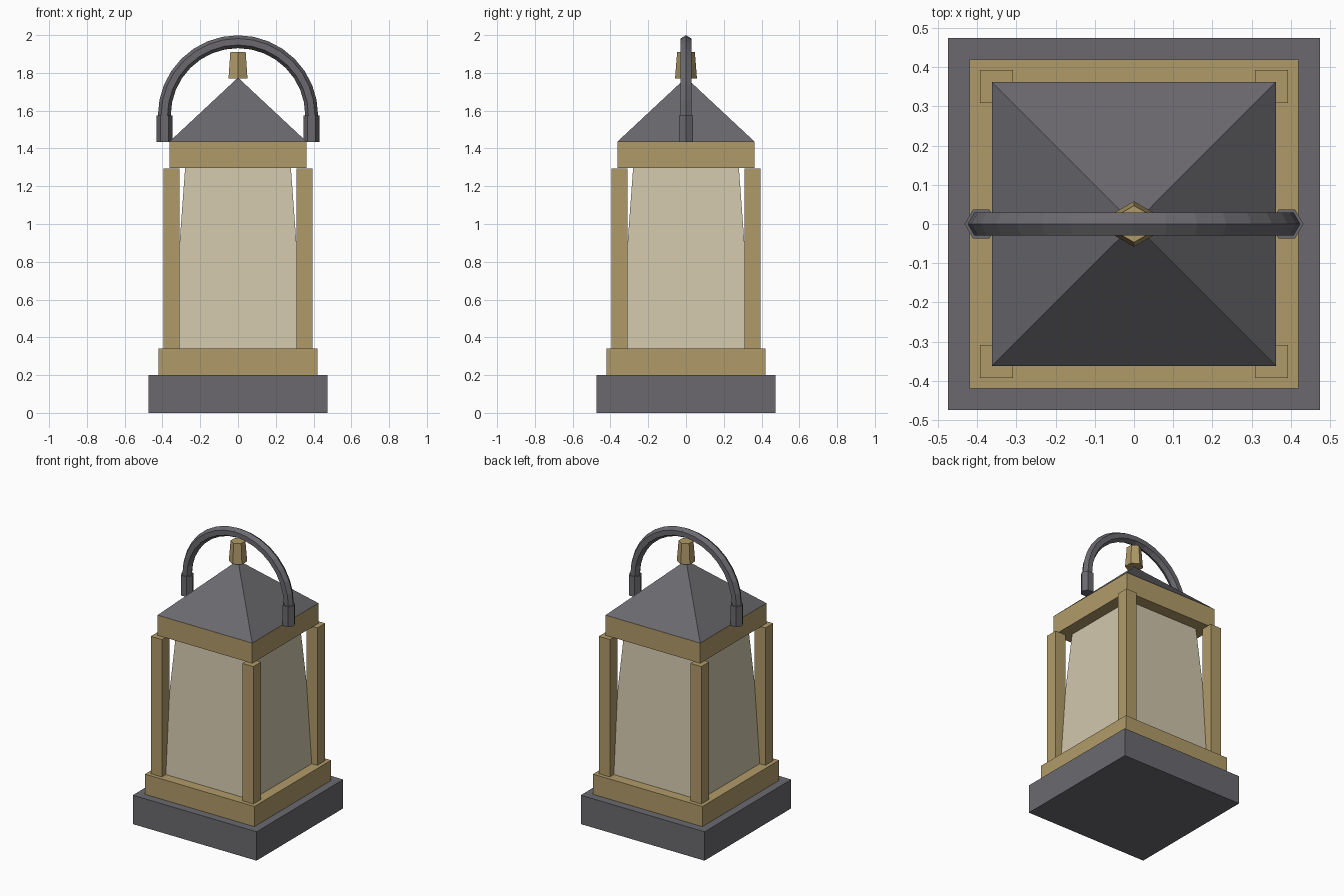
import bpy
import bmesh
from math import cos, sin, pi, sqrt
from mathutils import Vector

cube = bpy.data.objects.get("Cube")
if cube:
    bpy.data.objects.remove(cube, do_unlink=True)


def material(name, rgb):
    mat = bpy.data.materials.new(name)
    mat.use_nodes = True
    color = (*rgb, 1.0)
    mat.diffuse_color = color
    mat.node_tree.nodes["Principled BSDF"].inputs["Base Color"].default_value = color
    return mat


iron = material("dark iron", (0.145, 0.141, 0.156))
brass = material("aged brass", (0.434, 0.328, 0.141))
glass = material("warm glass", (0.63, 0.565, 0.407))


def finish(name, bm, mat):
    bmesh.ops.recalc_face_normals(bm, faces=bm.faces)
    mesh = bpy.data.meshes.new(name)
    bm.to_mesh(mesh)
    bm.free()
    mesh.materials.append(mat)
    obj = bpy.data.objects.new(name, mesh)
    bpy.context.collection.objects.link(obj)
    return obj


def prism(name, mat, sides, r_low, r_high, z_low, z_high, x=0, y=0, turn=0.0):
    """Straight or tapered prism; a zero top radius makes a pyramid."""
    bm = bmesh.new()

    def ring(r, z):
        angles = [turn + 2 * pi * i / sides for i in range(sides)]
        return [bm.verts.new((x + r * cos(a), y + r * sin(a), z)) for a in angles]

    low = ring(r_low, z_low)
    bm.faces.new(low)
    if r_high:
        high = ring(r_high, z_high)
        bm.faces.new(high)
    else:
        high = [bm.verts.new((x, y, z_high))] * sides
    for i in range(sides):
        j = (i + 1) % sides
        corners = [low[i], low[j], high[j], high[i]]
        bm.faces.new(corners if r_high else corners[:3])
    return finish(name, bm, mat)


def square(name, mat, half_low, half_high, z_low, z_high, x=0, y=0):
    return prism(name, mat, 4, half_low * sqrt(2), half_high * sqrt(2),
                 z_low, z_high, x, y, pi / 4)


# Stacked square body
square("base", iron, 0.475, 0.475, 0, 0.2)
square("lower_frame", brass, 0.42, 0.42, 0.2, 0.34)
square("glass_pane", glass, 0.35, 0.28, 0.34, 1.296)
square("upper_frame", brass, 0.363, 0.363, 1.296, 1.436)
square("roof", iron, 0.363, 0, 1.436, 1.775)

# Corner posts
for side, sx in (("left", 1), ("right", -1)):
    for end, sy in (("front", -1), ("back", 1)):
        square(f"{end}_{side}_post", brass, 0.0425, 0.0425, 0.34, 1.293,
               sx * 0.351, sy * 0.351)

# Six-sided finial
prism("finial", brass, 6, 0.058, 0.047, 1.77, 1.91, turn=pi / 2)

# Handle sockets
REACH, SPRING = 0.39, 1.575
for side, sx in (("left", 1), ("right", -1)):
    prism(f"{side}_handle_socket", iron, 6, 0.0425, 0.0425, 1.435, SPRING, x=sx * REACH)

# Arched handle: a six-sided section swept over a half circle
bm = bmesh.new()
STEPS, TUBE = 16, 0.034
rings = []
for s in range(STEPS + 1):
    out = Vector((cos(pi * s / STEPS), 0, sin(pi * s / STEPS)))
    rings.append([])
    for k in range(6):
        a = k * pi / 3
        point = out * (REACH + TUBE * cos(a)) + Vector((0, TUBE * sin(a), SPRING))
        rings[-1].append(bm.verts.new(point))
for a, b in zip(rings, rings[1:]):
    for k in range(6):
        n = (k + 1) % 6
        bm.faces.new((a[k], a[n], b[n], b[k]))
bm.faces.new(rings[0])
bm.faces.new(rings[-1])
finish("arched_handle", bm, iron)
